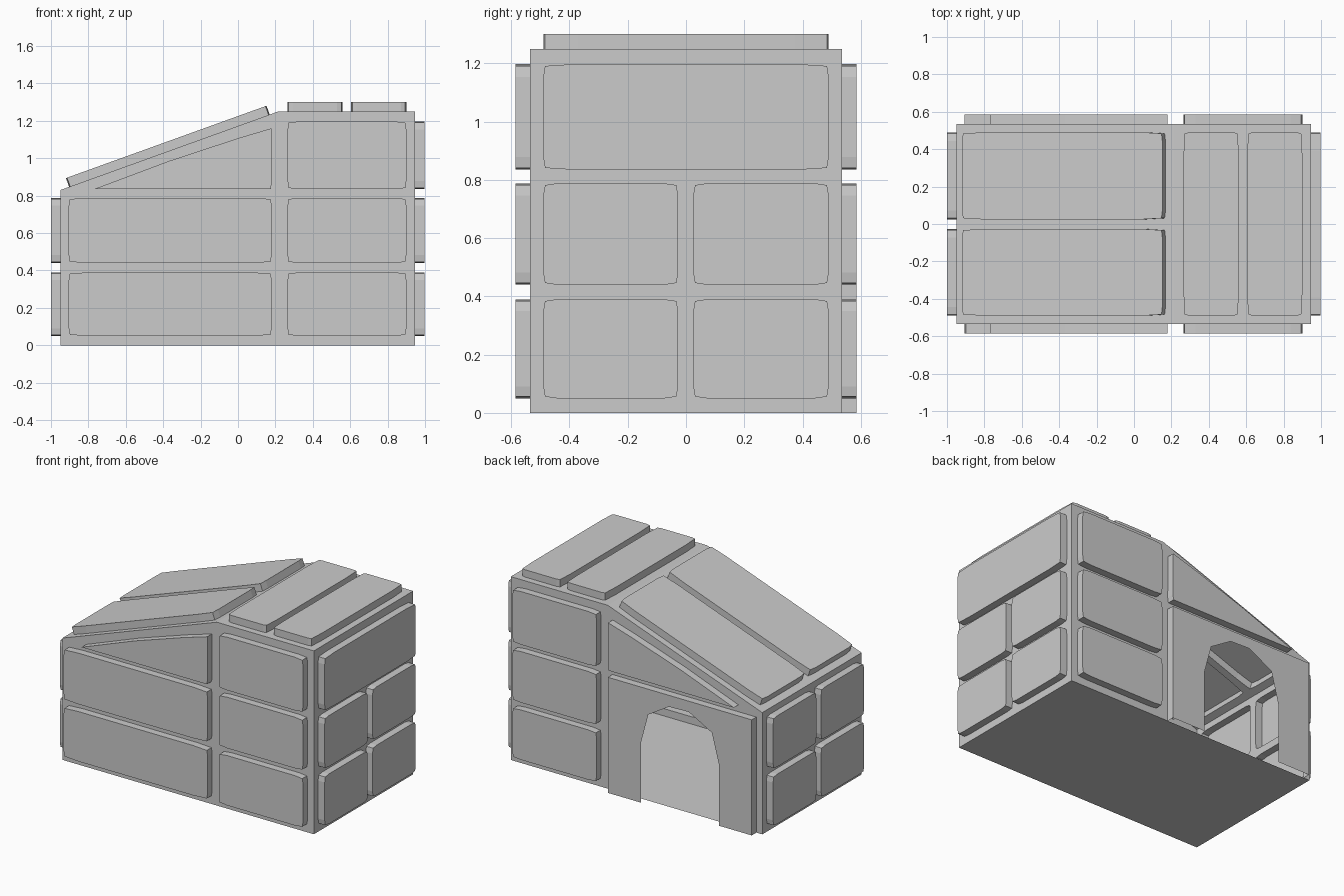
import bpy
from mathutils import Vector
from mathutils.geometry import tessellate_polygon

if "Cube" in bpy.data.objects:
    bpy.data.objects.remove(bpy.data.objects["Cube"])

DEPTH = 0.05
X0, X1, Y, H, EAVE, RIDGE = -0.95, 0.947, 0.535, 1.25, 0.83, 0.215
D = Vector((RIDGE - X0, 0, H - EAVE))
SLOPE_LEN = D.length
D.normalize()
XA, YA, ZA = Vector((1, 0, 0)), Vector((0, 1, 0)), Vector((0, 0, 1))


class Mesh:
    """Collects faces, then becomes one object."""
    def __init__(self, name):
        self.name, self.verts, self.faces = name, [], []

    def face(self, pts, normal):
        n = Vector()
        for i, p in enumerate(pts):
            n += p.cross(pts[(i + 1) % len(pts)])
        if n.dot(normal) < 0:
            pts = pts[::-1]
        k = len(self.verts)
        self.verts += [p[:] for p in pts]
        self.faces.append(range(k, k + len(pts)))

    def build(self):
        me = bpy.data.meshes.new(self.name)
        me.from_pydata(self.verts, [], [list(f) for f in self.faces])
        ob = bpy.data.objects.new(self.name, me)
        bpy.context.collection.objects.link(ob)
        weld = ob.modifiers.new("weld", 'WELD')
        weld.merge_threshold = 0.0002


def block(a0, a1, b0, b1, c=0.006):
    """Hand-cut rectangle: corners pulled in slightly."""
    s, t = 0.1 * (a1 - a0), 0.12 * (b1 - b0)
    return [(a0 + c, b0 + c), (a0 + s, b0), (a1 - s, b0),
            (a1 - c, b0 + c), (a1, b0 + t), (a1, b1 - t),
            (a1 - c, b1 - c), (a1 - s, b1), (a0 + s, b1),
            (a0 + c, b1 - c), (a0, b1 - t), (a0, b0 + t)]


def area(loop):
    return sum(p[0] * q[1] - q[0] * p[1] for p, q in zip(loop, loop[1:] + loop[:1]))


def wall(frame, target, o, u, v, n, outline, panels, door=None):
    """Frame face with holes, and a hollow raised panel over each hole."""
    o = Vector(o)
    at = lambda p, d=0.0: o + u * p[0] + v * p[1] + n * d
    loops = [outline] + panels
    flat = [p for l in loops for p in l]
    for tri in tessellate_polygon([[Vector((p[0], p[1], 0)) for p in l] for l in loops]):
        frame.face([at(flat[i]) for i in tri], n)
    for loop in panels:
        target.face([at(p, DEPTH) for p in loop], n)
        sides(target, at, loop, u, v, n)
    if door:
        hole, cap, mesh = door
        mesh.face([at(p, DEPTH) for p in cap], n)
        sides(mesh, at, hole, u, v, n)


def sides(mesh, at, loop, u, v, n):
    s = 1 if area(loop) > 0 else -1
    for p, q in zip(loop, loop[1:] + loop[:1]):
        if p[1] == 0 and q[1] == 0:      # the door panel is open at the ground
            continue
        out = (u * (q[1] - p[1]) - v * (q[0] - p[0])) * s
        mesh.face([at(p), at(q), at(q, DEPTH), at(p, DEPTH)], out)


frame = Mesh("mortar_frame")
bricks = Mesh("wall_blocks")
roof = Mesh("roof_slabs")
door = Mesh("doorway_panel")

ROWS = [(0.05, 0.39), (0.44, 0.788)]
TOP_ROW = (0.835, 1.197)

# Front and back walls
profile = [(X0, 0), (X1, 0), (X1, H), (RIDGE, H), (X0, EAVE)]
gable = [(-0.77, 0.835), (0.175, 0.835), (0.18, 0.87), (0.178, 1.16), (0.0, 1.107), (-0.37, 0.985)]
tall = [block(0.265, 0.9, *r) for r in ROWS + [TOP_ROW]]
long = [block(-0.905, 0.18, *r) for r in ROWS]
wall(frame, bricks, (0, -Y, 0), XA, ZA, -YA, profile, tall + long + [gable])

hole = [(0.18, 0), (0.18, 0.788), (-0.905, 0.788), (-0.905, 0)]
arch = [(-0.66, 0), (-0.66, 0.41), (-0.605, 0.62), (-0.43, 0.715),
        (-0.28, 0.71), (-0.125, 0.615), (-0.07, 0.41), (-0.07, 0)]
notched = [(X0, 0)] + hole[::-1] + profile[1:]
wall(frame, bricks, (0, Y, 0), XA, ZA, YA, notched, tall + [gable], (hole, hole + arch, door))

# End walls
COLS = [(-0.49, -0.027), (0.025, 0.49)]
small = [block(*c, *r) for c in COLS for r in ROWS]
rect = lambda a, b, h: [(a, 0), (b, 0), (b, h), (a, h)]
wall(frame, bricks, (X1, 0, 0), YA, ZA, XA, rect(-Y, Y, H), small + [block(-0.49, 0.49, *TOP_ROW)])
wall(frame, bricks, (X0, 0, 0), YA, ZA, -XA, rect(-Y, Y, EAVE), small)

# Roof: flat part and slope
flat_top = [(RIDGE, -Y), (X1, -Y), (X1, Y), (RIDGE, Y)]
wall(frame, roof, (0, 0, H), XA, YA, ZA, flat_top,
     [block(0.265, 0.56, -0.49, 0.49), block(0.605, 0.9, -0.49, 0.49)])
slope = [(0, -Y), (SLOPE_LEN, -Y), (SLOPE_LEN, Y), (0, Y)]
wall(frame, roof, (X0, 0, EAVE), D, YA, D.cross(YA), slope,
     [block(0.05, 1.19, *c) for c in COLS])

# Floor
frame.face([Vector((x, y, 0)) for x, y in ((X0, -Y), (X1, -Y), (X1, Y), (X0, Y))], -ZA)

for part in (frame, bricks, roof, door):
    part.build()
